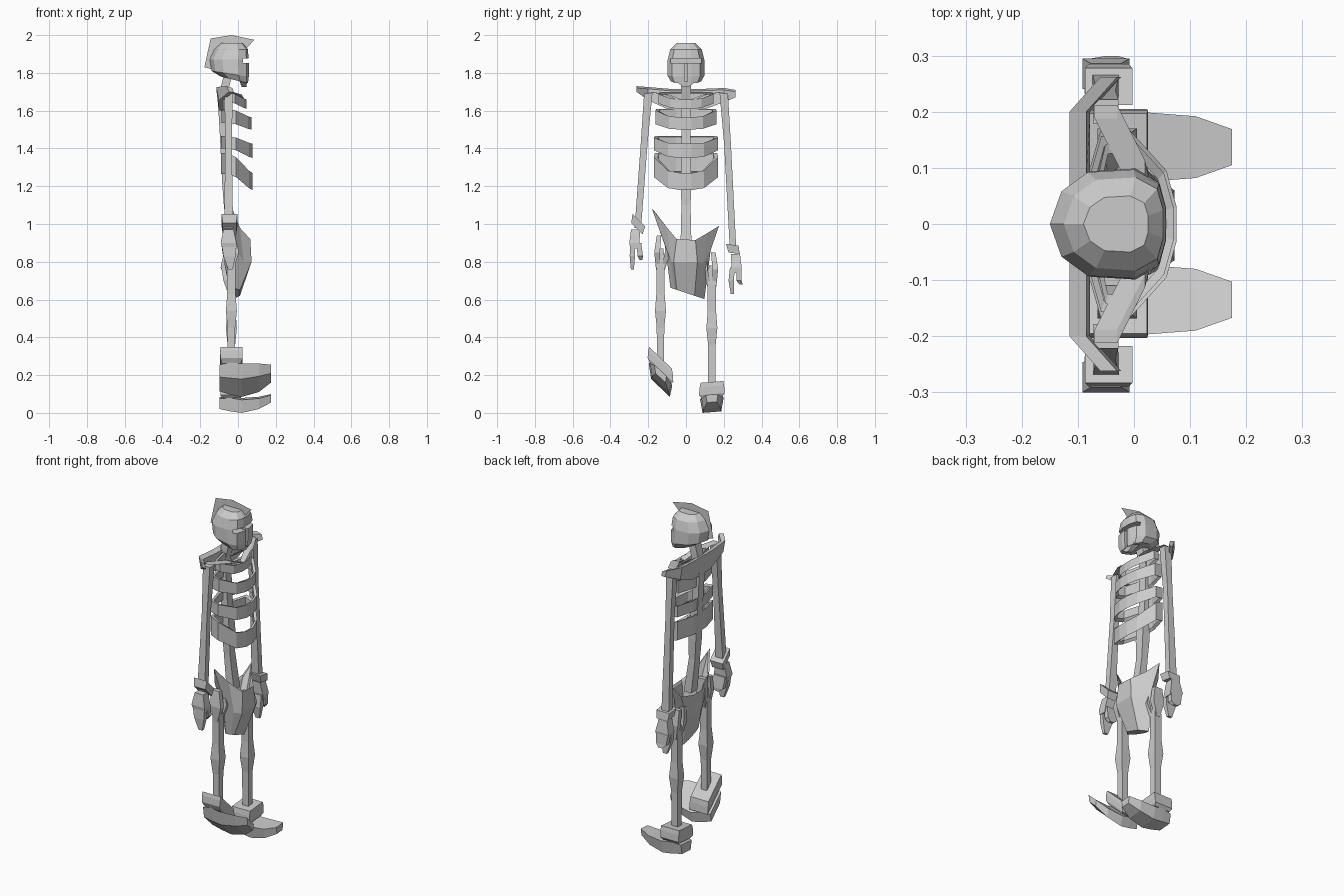
import bpy, bmesh
from mathutils import Matrix

if "Cube" in bpy.data.objects:
    bpy.data.objects.remove(bpy.data.objects["Cube"])


def mesh_object(name, verts, faces, matrix=None):
    bm = bmesh.new()
    vs = [bm.verts.new(v) for v in verts]
    for f in faces:
        bm.faces.new([vs[i] for i in f])
    if matrix:
        bm.transform(matrix)
    bmesh.ops.recalc_face_normals(bm, faces=bm.faces)
    me = bpy.data.meshes.new(name)
    bm.to_mesh(me)
    bm.free()
    ob = bpy.data.objects.new(name, me)
    bpy.context.collection.objects.link(ob)
    return ob


def loft(name, rings, matrix=None, closed=False):
    """Skin equal-sized rings; cap the ends, or join last to first."""
    n, m = len(rings[0]), len(rings)
    verts = [p for r in rings for p in r]
    faces = []
    for k in range(m if closed else m - 1):
        a, b = k * n, ((k + 1) % m) * n
        faces += [(a + i, a + (i + 1) % n, b + (i + 1) % n, b + i) for i in range(n)]
    if not closed:
        faces += [tuple(range(n)), tuple(range((m - 1) * n, m * n))]
    return mesh_object(name, verts, faces, matrix)


def rect(x, y, z, hx, hy, tilt=0.0):
    """Horizontal rectangle; tilt is the rise of z per unit of y."""
    return [(x + a * hx, y + b * hy, z + tilt * b * hy)
            for a, b in ((-1, -1), (1, -1), (1, 1), (-1, 1))]


def head_ring(xb, xf, ry, z, drop=0.0):
    """Head ring from back xb to front xf; drop lowers its front end."""
    c, r = (xb + xf) / 2, (xf - xb) / 2
    pts = [(-1, 0), (-.8, -.6), (-.35, -.95), (.45, -1), (.88, -.75), (1, -.3),
           (1, .3), (.88, .75), (.45, 1), (-.35, .95), (-.8, .6)]
    return [(c + r * u, ry * v, z - drop * (u + 1) / 2) for u, v in pts]


# Skull with a T-shaped opening for eyes and nose
skull = loft("skull", [
    head_ring(-.09, .025, .05, 1.957),
    head_ring(-.125, .052, .083, 1.925),
    head_ring(-.15, .057, .097, 1.87),
    head_ring(-.14, .057, .099, 1.81, .03),
    head_ring(-.09, .053, .08, 1.78, .035)])
loft("chin", [rect(.028, 0, 1.755, .02, .055), rect(.032, 0, 1.725, .012, .012)])
for hy, z0, z1, x0 in ((.083, 1.852, 1.875, -.005), (.009, 1.70, 1.86, .02)):
    cutter = loft("cutter", [rect(.06, 0, z0, .06 - x0, hy), rect(.06, 0, z1, .06 - x0, hy)])
    cutter.hide_render = True
    mod = skull.modifiers.new("opening", 'BOOLEAN')
    mod.operation, mod.object = 'DIFFERENCE', cutter
    bpy.context.view_layer.objects.active = skull
    bpy.ops.object.modifier_apply(modifier=mod.name)
    bpy.data.objects.remove(cutter)

# Flat crest sheet over the skull
outer = [(.087, 1.975), (-.035, 2.0), (-.145, 1.982), (-.178, 1.83)]
inner = [(.045, 1.93), (-.03, 1.95), (-.10, 1.94), (-.14, 1.82)]
mesh_object("crest", [(x, 0, z) for x, z in outer + inner],
            [(i, i + 1, i + 5, i + 4) for i in range(3)])

# Spine
spine = [(-.03, .90, .024), (-.055, 1.1, .02), (-.06, 1.22, .024),
         (-.075, 1.45, .02), (-.085, 1.66, .022), (-.05, 1.8, .022)]
loft("spine", [rect(x, 0, z, h, h * 1.2) for x, z, h in spine])

# Rib hoops: bands that drop towards the breastbone
ribs = [  # scale, side top, side bottom, front top, front bottom
    (.86, 1.695, 1.645, 1.66, 1.61), (.95, 1.61, 1.535, 1.565, 1.50),
    (1.0, 1.465, 1.40, 1.425, 1.35), (1.0, 1.375, 1.265, 1.27, 1.18)]
half = [(.076, -.03), (.058, -.095), (-.01, -.17), (-.06, -.165), (-.09, -.06)]
plan = half + [(x, -y) for x, y in reversed(half)]
for k, (s, st, sb, ft, fb) in enumerate(ribs):
    rings = []
    for x, y in plan:
        t = min(1, max(0, (x + .03) / .1))
        top, bot = st + (ft - st) * t, sb + (fb - sb) * t
        X, Y = (x + .03) * (.7 if k == 0 else s) - .03, y * s
        xi, yi = (X + .02) * .85 - .02, Y * .88
        rings.append([(X, Y, top), (X, Y, bot), (xi, yi, bot + .012), (xi, yi, top - .005)])
    loft("rib_%d" % (k + 1), rings, closed=True)

# Shoulder yoke behind the ribs and collar bones in front
yoke = []
for x, y, zt, zb in ((-.045, -.262, 1.73, 1.70), (-.10, -.20, 1.725, 1.655),
                     (-.10, -.08, 1.715, 1.60), (-.10, .08, 1.715, 1.60),
                     (-.10, .20, 1.72, 1.645), (-.045, .262, 1.71, 1.67)):
    yoke.append([(x - .015, y, zt), (x + .015, y, zt - .01),
                 (x + .022, y, zb), (x - .002, y, zb)])
loft("shoulder_yoke", yoke)
for s in (-1, 1):
    loft("collar_bone", [rect(-.05, s * .20, 1.70, .02, .012),
                         rect(.0, s * .10, 1.685, .02, .012),
                         rect(.025, s * .015, 1.65, .015, .012)])

# Pelvis: a deep bowl with two flared, uneven wings
rim = [(.065, -.05, .92), (.01, -.10, .98), (-.03, -.18, 1.08), (-.06, -.13, .97),
       (-.075, -.04, .90), (-.075, .04, .90), (-.06, .13, .92), (-.03, .175, .99),
       (.01, .11, .95), (.065, .05, .915)]
mid = [(.072, -.065, .80), (.03, -.08, .80), (-.02, -.11, .88), (-.055, -.09, .83),
       (-.07, -.04, .78), (-.07, .04, .78), (-.055, .09, .82), (-.02, .13, .86),
       (.03, .09, .79), (.072, .06, .80)]
low = [(x * .35 - .015, y * .75, .635 - y * .25) for x, y, z in mid]
floor = [(x * .7, y * .7, .82) for x, y, z in mid]
lip = [(x * .9, y * .93, z - .012) for x, y, z in rim]
loft("pelvis", [low, mid, rim, lip, floor])


# Arms, each with a flared cuff and two-part hand
def arm(s, z_wrist, y_wrist, tilt):
    ys = s * .20
    loft("arm_bone", [rect(-.05, ys, 1.69, .022, .022),
                      rect(-.05, ys + (y_wrist - ys) * .4, 1.42, .017, .018),
                      rect(-.05, y_wrist, z_wrist - .04, .024, .017)])
    loft("cuff", [rect(-.045, y_wrist - s * .005, z_wrist, .042, .033, tilt),
                  rect(-.045, y_wrist + s * .005, z_wrist - .045, .036, .03, tilt)])
    y = y_wrist + s * .012
    loft("palm", [rect(-.05, y, z_wrist - .05, .027, .024),
                  rect(-.05, y + s * .006, z_wrist - .12, .042, .027),
                  rect(-.045, y + s * .006, z_wrist - .15, .036, .022)])
    for dy, length in ((-.02, .26), (.022, .21)):
        loft("finger", [rect(-.05, y + dy * .8, z_wrist - .12, .038, .013),
                        rect(-.045, y + dy - s * .003, z_wrist - .19, .032, .014),
                        rect(-.04, y + dy * 1.1 + .005, z_wrist - length, .012, .008)])


arm(-1, 1.02, -.255, -1.0)
arm(1, .89, .25, -.15)


# Legs with hip knuckles, cuffs and boat-shaped feet
def leg(s, y, z_top, z_foot, slope):
    profile = [(z_top, .016), (z_top - .1, .022), (z_top - .24, .022),
               (z_top - .33, .029), (z_top - .42, .02), (z_foot + .10, .019)]
    loft("leg_bone", [rect(-.035, y, z, h, h) for z, h in profile])
    for dy in (-.028, .028):
        loft("hip_knuckle", [rect(-.04, y + dy * .8 - s * .015, z_top + .07, .025, .012),
                             rect(-.03, y + dy - s * .01, z_top - .02, .035, .015),
                             rect(-.035, y + dy * .5, z_top - .11, .012, .01)])
    shear = Matrix.Identity(4)
    shear[2][1] = slope
    m = Matrix.Translation((0, y, z_foot)) @ shear
    loft("ankle_cuff", [rect(-.035, 0, .075, .05, .055), rect(-.035, 0, .09, .058, .068),
                        rect(-.035, 0, .13, .06, .065), rect(-.035, 0, .155, .058, .06)], m)
    rings = []
    for x, w, zb, zt in ((-.098, .05, .015, .07), (-.04, .058, .003, .075),
                         (.02, .062, -.005, .065), (.11, .055, .015, .072),
                         (.175, .032, .048, .088)):
        rings.append([(x, -w * .8, zb), (x, w * .8, zb), (x, w, zt), (x, -w, zt)])
    loft("foot", rings, m)


leg(-1, -.135, .87, .137, -.95)
leg(1, .137, .78, .009, .08)
